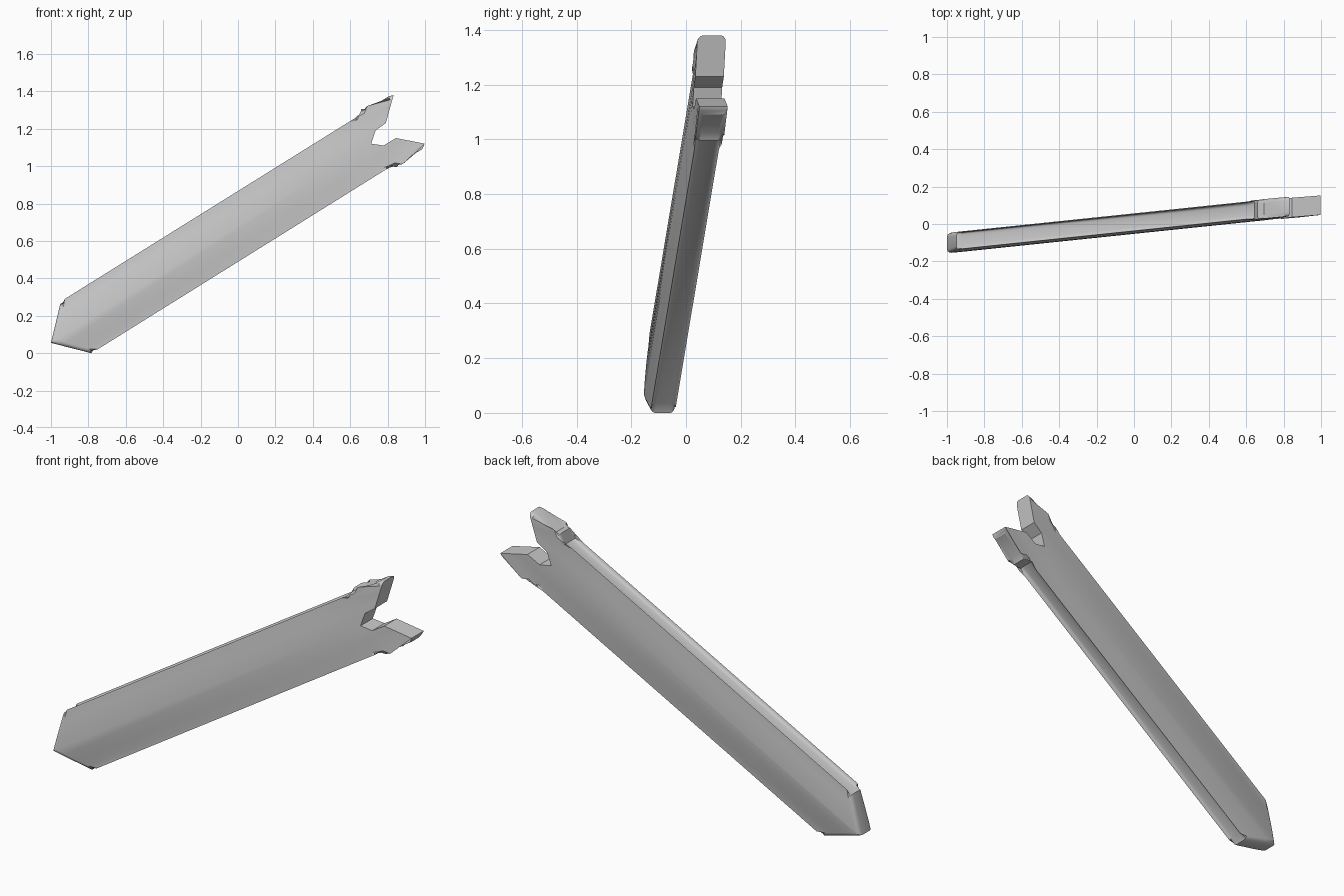
import bpy, bmesh, math
from mathutils import Vector

if "Cube" in bpy.data.objects:
    bpy.data.objects.remove(bpy.data.objects["Cube"])

# Side outline of the strap (x, z), clockwise from the lower left point
outline = [(-1.0, .055), (-.95, .265), (-.92, .27), (.645, 1.245), (.66, 1.305),
           (.695, 1.30), (.805, 1.373), (.832, 1.38), (.79, 1.23), (.735, 1.19), (.712, 1.12),
           (.778, 1.11), (.845, 1.15), (.998, 1.12), (.985, 1.09), (.865, 1.025),
           (.85, .995), (.79, 1.005), (-.765, .035), (-.785, 0.0)]
HALF = .052
SHARP = {7, 8, 9, 10, 11, 12, 13}      # notch and prong sides stay square

along = Vector((.849, 0, .529))        # long axis of the strap
across = Vector((-.529, 0, .849))
MID = .5755                            # offset of the centre line

bm = bmesh.new()
front = [bm.verts.new((x, -HALF, z)) for x, z in outline]
back = [bm.verts.new((x, HALF, z)) for x, z in outline]
n = len(outline)
bm.faces.new(front)
bm.faces.new(back[::-1])
for i in range(n):
    j = (i + 1) % n
    bm.faces.new((front[j], front[i], back[i], back[j]))

# Round the outer rim
rim = [bm.edges.get((ring[i], ring[(i + 1) % n]))
       for ring in (front, back) for i in range(n) if i not in SHARP]
bmesh.ops.bevel(bm, geom=rim, offset=.024, segments=3, profile=.5,
                affect='EDGES', clamp_overlap=True)

# Slice lengthwise, then crown both broad faces
for d in (-.11, -.08, -.04, 0, .04, .08, .11):
    bmesh.ops.bisect_plane(bm, geom=bm.verts[:] + bm.edges[:] + bm.faces[:],
                           plane_co=across * (MID + d), plane_no=across)
for s in (.95, 1.16):
    bmesh.ops.bisect_plane(bm, geom=bm.verts[:] + bm.edges[:] + bm.faces[:],
                           plane_co=along * s, plane_no=along)
for v in bm.verts:
    d = min(abs(v.co.dot(across) - MID) / .14, 1)
    if v.co.dot(along) < 1.17:
        v.co.y *= 1.04 - .18 * d * d
    # lean of the whole strap
    v.co.y += -.019 + .085 * v.co.x + .031 * v.co.z

bmesh.ops.recalc_face_normals(bm, faces=bm.faces[:])
low = min(v.co.z for v in bm.verts)
for v in bm.verts:
    v.co.z -= low
mesh = bpy.data.meshes.new("strap")
bm.to_mesh(mesh)
bm.free()
strap = bpy.data.objects.new("strap", mesh)
bpy.context.collection.objects.link(strap)

grey = bpy.data.materials.new("light grey")
grey.diffuse_color = (.6, .6, .6, 1)
grey.use_nodes = True
grey.node_tree.nodes["Principled BSDF"].inputs["Base Color"].default_value = grey.diffuse_color
mesh.materials.append(grey)

bpy.context.view_layer.objects.active = strap
strap.select_set(True)
bpy.ops.object.shade_smooth_by_angle(angle=math.radians(35))
